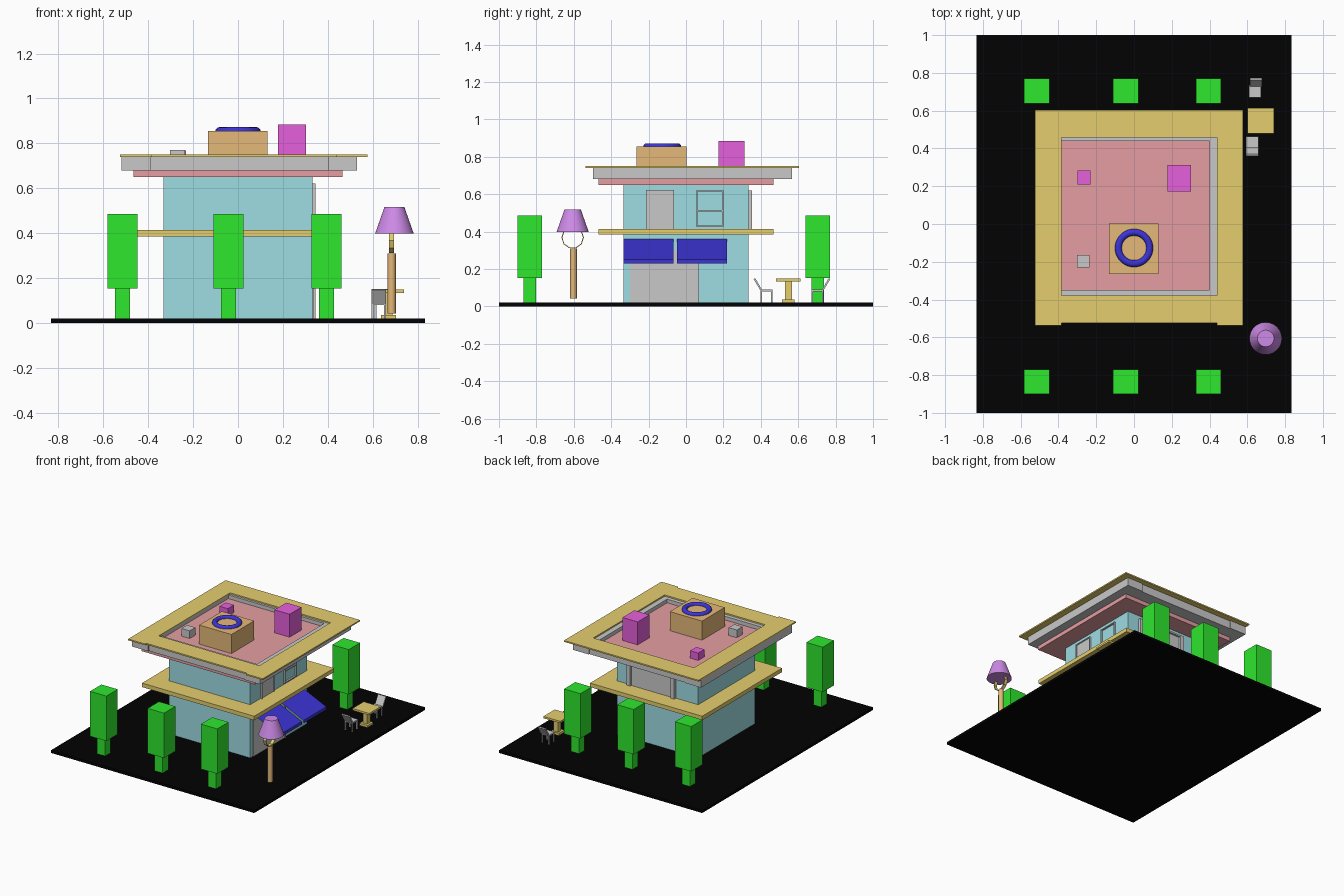
import bpy, bmesh, math
from mathutils import Vector

if "Cube" in bpy.data.objects:
    bpy.data.objects.remove(bpy.data.objects["Cube"])


def material(name, rgb):
    """Flat colour given as 0-255 sRGB, stored linear."""
    lin = [(c / 255 / 12.92) if c < 11 else ((c / 255 + 0.055) / 1.055) ** 2.4 for c in rgb]
    m = bpy.data.materials.new(name)
    m.diffuse_color = (*lin, 1)
    m.use_nodes = True
    m.node_tree.nodes["Principled BSDF"].inputs["Base Color"].default_value = m.diffuse_color
    return m


BLACK = material("black", (2, 2, 2))
TAN = material("tan", (229, 206, 110))
PINK = material("pink", (229, 158, 162))
MAGENTA = material("magenta", (230, 96, 219))
TEAL = material("teal", (158, 221, 228))
GREEN = material("green", (46, 231, 46))
GREY = material("grey", (201, 201, 201))
BLUE = material("blue", (60, 52, 215))
BROWN = material("brown", (229, 184, 120))
PURPLE = material("purple", (208, 140, 234))


def finish(name, bm, mat):
    bmesh.ops.recalc_face_normals(bm, faces=bm.faces)
    me = bpy.data.meshes.new(name)
    bm.to_mesh(me)
    bm.free()
    ob = bpy.data.objects.new(name, me)
    bpy.context.collection.objects.link(ob)
    me.materials.append(mat)
    return ob


def box(name, mat, x0, x1, y0, y1, z0, z1):
    bm = bmesh.new()
    bmesh.ops.create_cube(bm, size=1)
    for v in bm.verts:
        v.co = (x1 if v.co.x > 0 else x0, y1 if v.co.y > 0 else y0, z1 if v.co.z > 0 else z0)
    return finish(name, bm, mat)


def prism_x(name, mat, profile, x0, x1):
    """Extrude a (y, z) profile along x."""
    bm = bmesh.new()
    f = bm.faces.new([bm.verts.new((x0, y, z)) for y, z in profile])
    r = bmesh.ops.extrude_face_region(bm, geom=[f])
    for v in r["geom"]:
        if isinstance(v, bmesh.types.BMVert):
            v.co.x = x1
    return finish(name, bm, mat)


def sheet_y(name, mat, path, y0, y1):
    """Sweep an open (x, z) path along y into a thin sheet."""
    bm = bmesh.new()
    a, b = ([bm.verts.new((x, y, z)) for x, z in path] for y in (y0, y1))
    for i in range(len(path) - 1):
        bm.faces.new((a[i], a[i + 1], b[i + 1], b[i]))
    ob = finish(name, bm, mat)
    if ob.data.polygons[0].normal.z < 0:
        ob.data.flip_normals()
    return ob


def cone(name, mat, x, y, z0, z1, r0, r1, n=32):
    bm = bmesh.new()
    bmesh.ops.create_cone(bm, cap_ends=True, segments=n, radius1=r0, radius2=r1, depth=z1 - z0)
    bmesh.ops.translate(bm, verts=bm.verts, vec=(x, y, (z0 + z1) / 2))
    return finish(name, bm, mat)


def smooth(ob):
    bpy.ops.object.select_all(action="DESELECT")
    ob.select_set(True)
    bpy.context.view_layer.objects.active = ob
    bpy.ops.object.shade_smooth_by_angle(angle=math.radians(40))


# Ground plate and building body
box("ground_plate", BLACK, -0.833, 0.833, -1, 1, 0, 0.02)
box("building_walls", TEAL, -0.333, 0.333, -0.333, 0.333, 0.02, 0.655)
box("middle_ledge", TAN, -0.46, 0.46, -0.467, 0.467, 0.384, 0.414)
box("roof_slab", PINK, -0.465, 0.465, -0.467, 0.467, 0.65, 0.682)
FLOOR = 0.713
box("roof_floor", PINK, -0.389, 0.401, -0.351, 0.441, 0.681, FLOOR)

# Parapet walls around the roof
box("parapet_left", GREY, -0.52, -0.388, -0.497, 0.567, 0.68, 0.74)
box("parapet_right", GREY, 0.40, 0.53, -0.497, 0.567, 0.68, 0.74)
box("parapet_front", GREY, -0.388, 0.40, -0.49, -0.35, 0.68, 0.74)
box("parapet_back", GREY, -0.388, 0.40, 0.44, 0.56, 0.68, 0.74)

# Roof trim planks on the parapet
box("trim_left", TAN, -0.525, -0.385, -0.537, 0.603, 0.74, 0.75)
box("trim_right", TAN, 0.44, 0.578, -0.537, 0.603, 0.74, 0.75)
box("trim_front", TAN, -0.385, 0.44, -0.523, -0.378, 0.74, 0.75)
box("trim_back", TAN, -0.385, 0.44, 0.457, 0.603, 0.74, 0.75)

# Rooftop boxes and ring
box("roof_pedestal", BROWN, -0.133, 0.131, -0.264, 0.002, FLOOR, 0.854)
box("roof_large_box", MAGENTA, 0.178, 0.302, 0.173, 0.312, FLOOR, 0.883)
box("roof_small_box", MAGENTA, -0.298, -0.231, 0.21, 0.282, FLOOR, 0.768)
box("roof_vent", GREY, -0.303, -0.236, -0.229, -0.163, FLOOR, 0.77)
bm = bmesh.new()
R, r, N, M = 0.083, 0.018, 40, 12
rings = [[bm.verts.new(((R + r * math.cos(b)) * math.cos(a), -0.127 + (R + r * math.cos(b)) * math.sin(a),
                        0.854 + r * math.sin(b)))
          for b in (2 * math.pi * j / M for j in range(M))]
         for a in (2 * math.pi * i / N for i in range(N))]
for i in range(N):
    for j in range(M):
        bm.faces.new((rings[i][j], rings[(i + 1) % N][j],
                      rings[(i + 1) % N][(j + 1) % M], rings[i][(j + 1) % M]))
smooth(finish("roof_ring", bm, BLUE))

# Right side: entrance, awnings, upper door and framed window
box("entrance_door", GREY, 0.33, 0.339, -0.30, 0.065, 0.02, 0.30)
box("entrance_jamb", GREY, 0.33, 0.345, 0.06, 0.07, 0.02, 0.30)
for k, (y0, y1) in enumerate(((-0.333, -0.067), (-0.048, 0.22))):
    sheet_y(f"awning_{k}", BLUE, [(0.333, 0.36), (0.57, 0.252), (0.57, 0.23)], y0, y1)
box("upper_door", GREY, 0.33, 0.339, -0.21, -0.066, 0.414, 0.618)


def frame_right(name, y0, y1, z0, z1, w=0.007):
    x0, x1 = 0.33, 0.345
    box(name + "_side_a", GREY, x0, x1, y0, y0 + w, z0, z1)
    box(name + "_side_b", GREY, x0, x1, y1 - w, y1, z0, z1)
    box(name + "_top", GREY, x0, x1, y0, y1, z1 - w, z1)


frame_right("upper_door_frame", -0.213, -0.063, 0.414, 0.622)
frame_right("window_frame", 0.055, 0.20, 0.43, 0.622)
box("window_bar", GREY, 0.33, 0.342, 0.055, 0.20, 0.508, 0.515)
box("window_sill", GREY, 0.33, 0.345, 0.055, 0.20, 0.425, 0.432)

# Back side: wide upper door with frame
box("back_door", GREY, -0.125, 0.215, 0.33, 0.339, 0.414, 0.612)
box("back_frame_left", GREY, -0.15, -0.12, 0.33, 0.353, 0.414, 0.62)
box("back_frame_right", GREY, 0.21, 0.24, 0.33, 0.353, 0.414, 0.62)
box("back_frame_top", GREY, -0.15, 0.24, 0.33, 0.353, 0.608, 0.62)

# Box trees in two rows
for row, y in (("front", -0.835), ("back", 0.704)):
    for k, x in enumerate((-0.515, -0.043, 0.394)):
        box(f"{row}_tree_trunk_{k}", GREEN, x - 0.033, x + 0.033, y - 0.033, y + 0.033, 0.02, 0.155)
        box(f"{row}_tree_crown_{k}", GREEN, x - 0.067, x + 0.067, y - 0.066, y + 0.066, 0.153, 0.486)

# Floor lamp: post, ring-shaped bracket, shade
smooth(cone("lamp_post", BROWN, 0.685, -0.602, 0.042, 0.31, 0.018, 0.018, 20))
smooth(cone("lamp_shade", PURPLE, 0.697, -0.606, 0.398, 0.517, 0.086, 0.044, 40))
bm = bmesh.new()
bands = []
for i in range(10):
    a = 2 * math.pi * i / 10
    d = Vector((0, math.cos(a), math.sin(a)))
    c = Vector((0.684, -0.606, 0.368))
    bands.append([bm.verts.new(c + d * rad + Vector((dx, 0, 0)))
                  for rad, dx in ((0.06, -0.012), (0.06, 0.012), (0.055, 0.012), (0.055, -0.012))])
for i in range(10):
    for j in range(4):
        a, b = bands[i], bands[(i + 1) % 10]
        bm.faces.new((a[j], b[j], b[(j + 1) % 4], a[(j + 1) % 4]))
finish("lamp_bracket", bm, TAN)

# Table
box("table_top", TAN, 0.602, 0.74, 0.48, 0.613, 0.134, 0.148)
box("table_stem", TAN, 0.652, 0.688, 0.53, 0.567, 0.03, 0.136)
box("table_foot", TAN, 0.637, 0.703, 0.513, 0.579, 0.02, 0.036)


# Chairs facing the table, with leaning backs; s points from the seat to the table
def chair(name, x0, x1, y_seat_back, s, dx):
    y = y_seat_back
    ya, yb = sorted((y, y + s * 0.065))
    box(name + "_seat", GREY, x0, x1, ya, yb, 0.08, 0.09)
    prism_x(name + "_back", GREY, [(y, 0.085), (y + s * 0.01, 0.085),
                                   (y - s * 0.027, 0.15), (y - s * 0.037, 0.147)], x0 + dx, x1 + dx)
    for k, x in enumerate((x0, x1 - 0.009)):
        for m, ly in enumerate((ya, yb - 0.009)):
            box(f"{name}_leg_{k}{m}", GREY, x, x + 0.009, ly, ly + 0.009, 0.02, 0.082)


chair("near_chair", 0.594, 0.66, 0.398, 1, 0)
chair("far_chair", 0.608, 0.672, 0.735, -1, 0.006)
